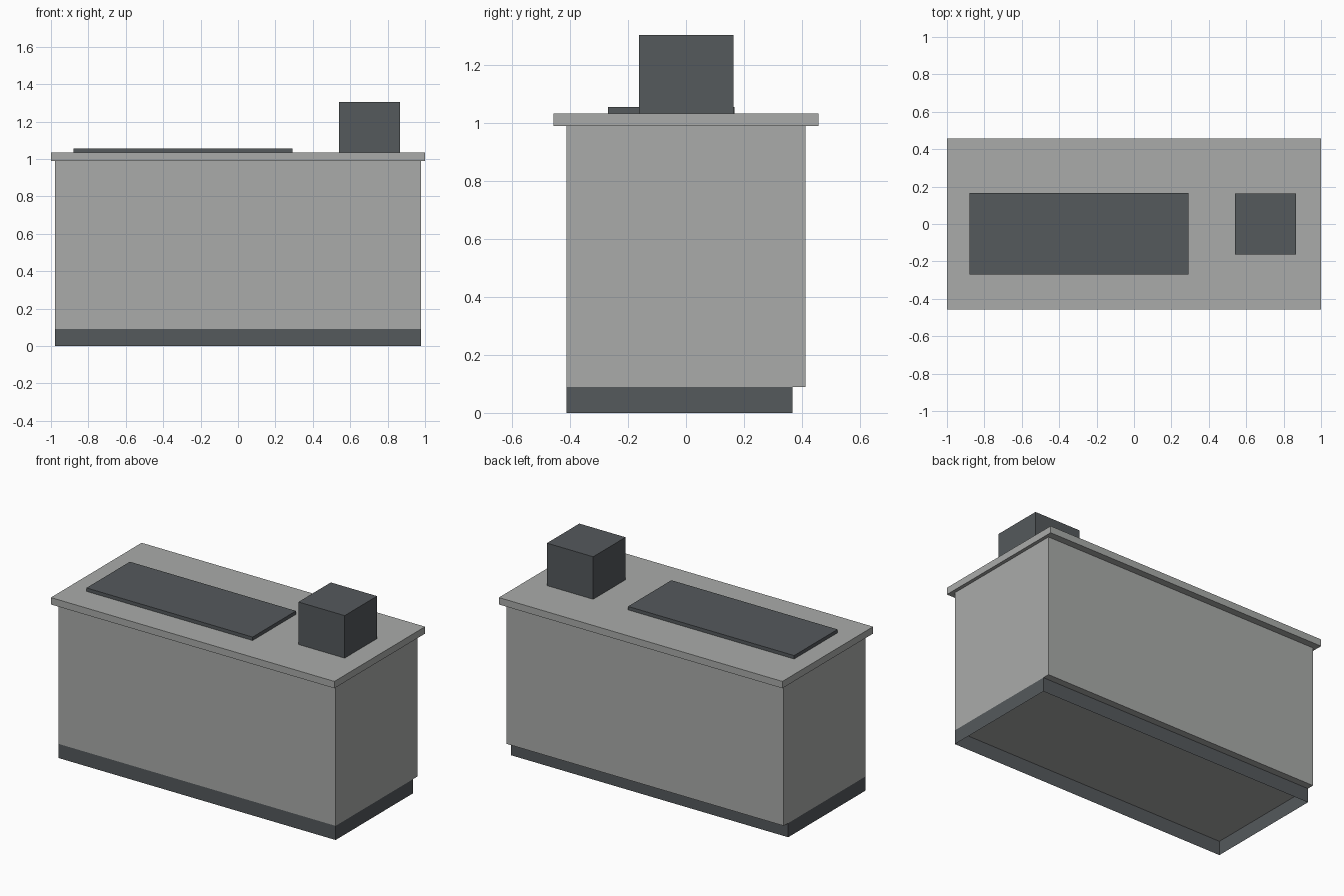
import bpy
import bmesh
from mathutils import Vector

default = bpy.data.objects.get("Cube")
if default:
    bpy.data.objects.remove(default, do_unlink=True)


def material(name, rgb):
    mat = bpy.data.materials.new(name)
    mat.use_nodes = True
    mat.diffuse_color = (*rgb, 1)
    bsdf = next(n for n in mat.node_tree.nodes if n.type == "BSDF_PRINCIPLED")
    bsdf.inputs["Base Color"].default_value = (*rgb, 1)
    return mat


def block(name, low, high, mat, open_ends=False):
    """Box between two corners; open_ends leaves only the four upright sheets."""
    low, high = Vector(low), Vector(high)
    bm = bmesh.new()
    bmesh.ops.create_cube(bm, size=1)
    if open_ends:
        ends = [f for f in bm.faces if abs(f.normal.z) > 0.5]
        bmesh.ops.delete(bm, geom=ends, context="FACES_ONLY")
    bmesh.ops.scale(bm, vec=high - low, verts=bm.verts)
    mesh = bpy.data.meshes.new(name)
    bm.to_mesh(mesh)
    bm.free()
    mesh.materials.append(mat)
    obj = bpy.data.objects.new(name, mesh)
    obj.location = (low + high) / 2
    bpy.context.collection.objects.link(obj)
    return obj


light_grey = material("light grey", (0.40, 0.41, 0.40))
dark_grey = material("dark slate", (0.09, 0.10, 0.107))

# Heights of the stacked parts
plinth_top, body_top, counter_top = 0.09, 0.99, 1.034
half_width, front = 0.978, -0.413

# Hollow plinth, set back from the rear of the cabinet
block("plinth", (-half_width, front, 0), (half_width, 0.367, plinth_top),
      dark_grey, open_ends=True)

# Cabinet and overhanging worktop
block("cabinet_body", (-half_width, front, plinth_top),
      (half_width, 0.412, body_top), light_grey)
block("worktop", (-1, -0.457, body_top), (1, 0.457, counter_top), light_grey)

# Items on the worktop
block("flat_panel", (-0.88, -0.27, counter_top), (0.292, 0.167, 1.056), dark_grey)
block("counter_box", (0.54, -0.162, counter_top), (0.866, 0.164, 1.305), dark_grey)
